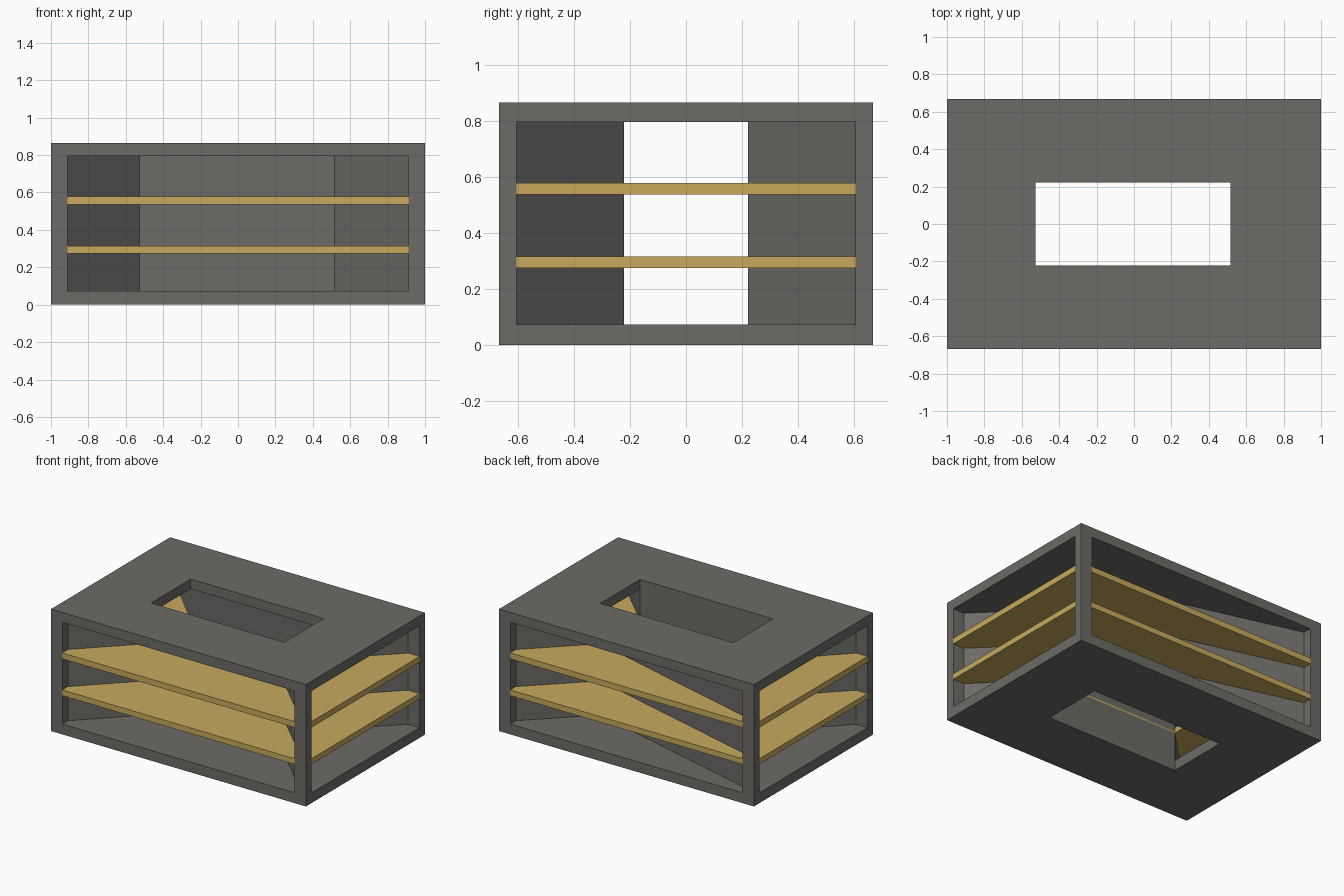
import bpy, bmesh

if "Cube" in bpy.data.objects:
    bpy.data.objects.remove(bpy.data.objects["Cube"])

# Overall sizes
X, Y, H = 1.0, 0.667, 0.865        # outer half sizes and height
PX, PY = 0.912, 0.605              # inner faces of corner posts
ZB, ZT = 0.073, 0.795              # floor top, lid underside
HX0, HX1, HY = -0.527, 0.517, 0.222  # central shaft

wood = bpy.data.materials.new("wood")
wood.diffuse_color = (0.58, 0.40, 0.11, 1)
wood.use_nodes = True
wood.node_tree.nodes["Principled BSDF"].inputs["Base Color"].default_value = wood.diffuse_color
grey = bpy.data.materials.new("dark_grey")
grey.diffuse_color = (0.15, 0.147, 0.135, 1)
grey.use_nodes = True
grey.node_tree.nodes["Principled BSDF"].inputs["Base Color"].default_value = grey.diffuse_color


def finish(name, bm, mat):
    bmesh.ops.recalc_face_normals(bm, faces=bm.faces[:])
    me = bpy.data.meshes.new(name)
    bm.to_mesh(me)
    bm.free()
    me.materials.append(mat)
    ob = bpy.data.objects.new(name, me)
    bpy.context.collection.objects.link(ob)
    return ob


def prism(name, pts, z0, z1, mat):
    """Extrude a plan outline from z0 to z1."""
    bm = bmesh.new()
    f = bm.faces.new([bm.verts.new((x, y, z0)) for x, y in pts])
    r = bmesh.ops.extrude_face_region(bm, geom=[f], use_keep_orig=True)
    top = [v for v in r["geom"] if isinstance(v, bmesh.types.BMVert)]
    bmesh.ops.translate(bm, verts=top, vec=(0, 0, z1 - z0))
    return finish(name, bm, mat)


def slab(name, z0, z1):
    """Rectangular plate with the shaft opening."""
    outer = [(-X, -Y), (X, -Y), (X, Y), (-X, Y)]
    inner = [(HX0, -HY), (HX1, -HY), (HX1, HY), (HX0, HY)]
    bm = bmesh.new()
    ring = [[[bm.verts.new((x, y, z)) for x, y in loop] for loop in (outer, inner)]
            for z in (z0, z1)]
    for i in range(4):
        j = (i + 1) % 4
        for o, n in ring:
            bm.faces.new((o[i], o[j], n[j], n[i]))
        for k in (0, 1):
            a, b = ring[0][k], ring[1][k]
            bm.faces.new((a[i], a[j], b[j], b[i]))
    return finish(name, bm, mat=grey)


def wall(name, pts):
    """Thin upright sheet following a plan path."""
    bm = bmesh.new()
    cols = [[bm.verts.new((x, y, z)) for z in (ZB, ZT)] for x, y in pts]
    for a, b in zip(cols, cols[1:]):
        bm.faces.new((a[0], b[0], b[1], a[1]))
    return finish(name, bm, grey)


# Floor and lid
slab("base_slab", 0, ZB)
slab("top_slab", ZT, H)

# Corner posts
for sx, nx in ((-1, "left"), (1, "right")):
    for sy, ny in ((-1, "front"), (1, "back")):
        prism(f"post_{ny}_{nx}",
              [(sx * PX, sy * PY), (sx * X, sy * PY), (sx * X, sy * Y), (sx * PX, sy * Y)],
              ZB, ZT, grey)

# Dividing walls: front bay folded, back bay runs straight to the left post
wall("front_divider", [(-PX, -PY), (HX0, -HY), (HX1, -HY), (PX, -PY)])
wall("back_divider", [(PX, PY), (HX1, HY), (-PX, PY)])

# Shelves for each open bay
bays = {
    "front": [(-PX, -Y), (PX, -Y), (PX, -PY), (HX1, -HY), (HX0, -HY), (-PX, -PY)],
    "back": [(PX, Y), (-PX, Y), (-PX, PY), (HX1, HY), (PX, PY)],
    "right": [(X, -PY), (X, PY), (PX, PY), (HX1, HY), (HX1, -HY), (PX, -PY)],
    "left": [(-X, PY), (-X, -PY), (-PX, -PY), (HX0, -HY), (HX0, HY), (-PX, PY)],
}
for z0, z1, level in ((0.275, 0.315, "lower"), (0.536, 0.578, "upper")):
    for side, pts in bays.items():
        prism(f"{level}_shelf_{side}", pts, z0, z1, wood)
